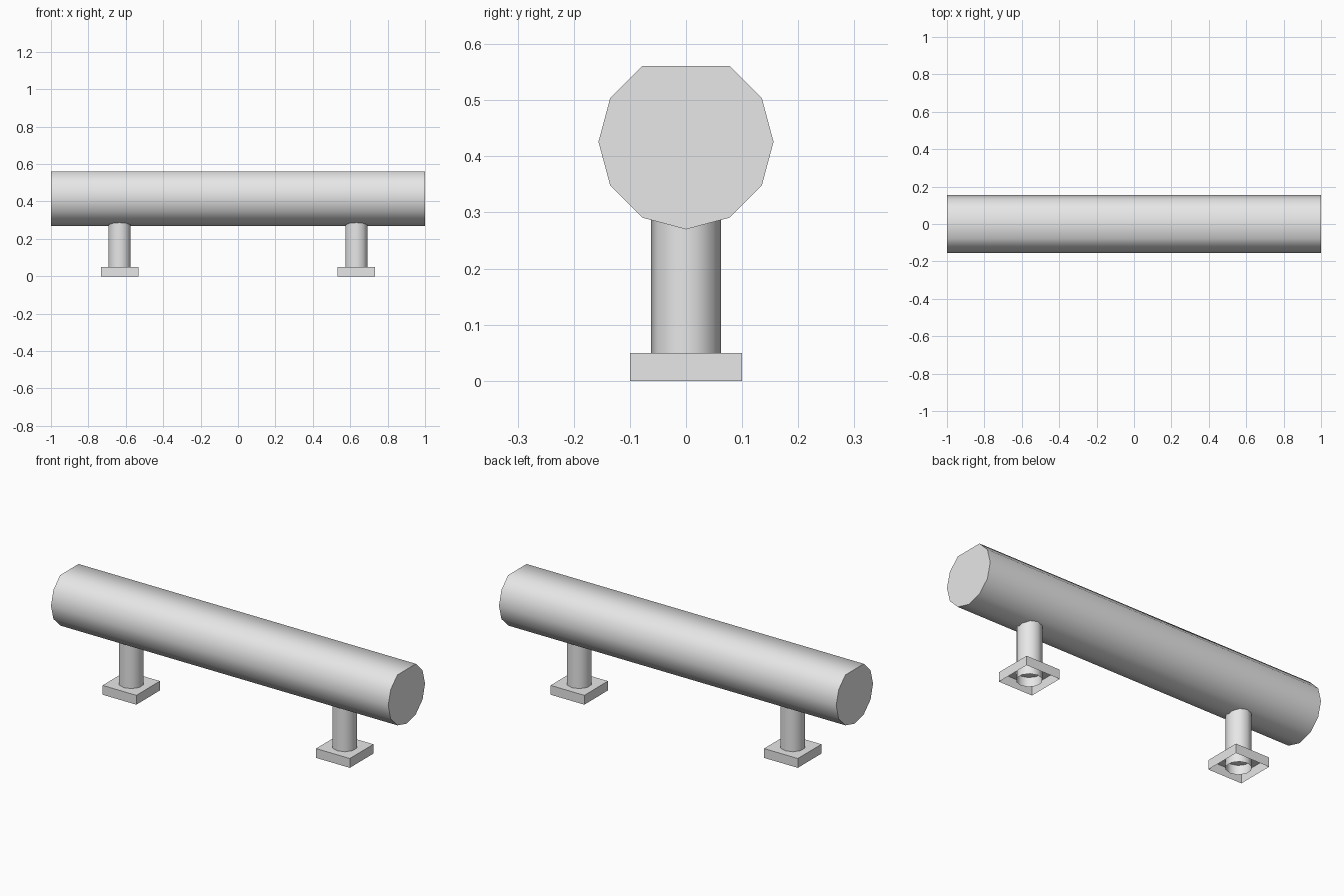
import bpy
import bmesh
from math import cos, sin, pi, radians

cube = bpy.data.objects.get("Cube")
if cube:
    bpy.data.objects.remove(cube, do_unlink=True)

# Single grey material
grey = bpy.data.materials.new("light_grey")
grey.use_nodes = True
colour = (0.8, 0.8, 0.8, 1)
grey.diffuse_color = colour
grey.node_tree.nodes["Principled BSDF"].inputs["Base Color"].default_value = colour


def finish(bm, name, smooth):
    bmesh.ops.recalc_face_normals(bm, faces=bm.faces)
    mesh = bpy.data.meshes.new(name)
    bm.to_mesh(mesh)
    bm.free()
    mesh.materials.append(grey)
    obj = bpy.data.objects.new(name, mesh)
    bpy.context.collection.objects.link(obj)
    if smooth:
        bpy.ops.object.select_all(action='DESELECT')
        obj.select_set(True)
        bpy.context.view_layer.objects.active = obj
        bpy.ops.object.shade_smooth_by_angle(angle=radians(50))
    return obj


def loft(bm, start, end, caps):
    """Join two matching rings with side faces, optionally capping each."""
    rings = [[bm.verts.new(p) for p in ring] for ring in (start, end)]
    n = len(start)
    for i in range(n):
        j = (i + 1) % n
        bm.faces.new((rings[0][i], rings[0][j], rings[1][j], rings[1][i]))
    for ring, cap in zip(rings, caps):
        if cap:
            bm.faces.new(ring)


# Long bar: twelve-sided section with the top corner cut flat
BAR_Z, BAR_R = 0.426, 0.156
section = [(BAR_R * sin(k * pi / 6), BAR_Z + BAR_R * cos(k * pi / 6))
           for k in range(1, 12)]
bm = bmesh.new()
loft(bm, [(-1, y, z) for y, z in section], [(1, y, z) for y, z in section],
     (True, True))
finish(bm, "bar", True)

for side, sx in (("left", 1), ("right", -1)):
    x = sx * 0.633

    # Hollow ten-sided post running from the floor into the bar
    ring = [(x + 0.062 * sin(k * pi / 5), 0.062 * cos(k * pi / 5))
            for k in range(10)]
    bm = bmesh.new()
    loft(bm, [(*p, 0) for p in ring], [(*p, 0.33) for p in ring],
         (False, False))
    finish(bm, side + "_post", True)

    # Square foot, open underneath
    square = [(x - 0.1, -0.1), (x + 0.1, -0.1), (x + 0.1, 0.1), (x - 0.1, 0.1)]
    bm = bmesh.new()
    loft(bm, [(*p, 0) for p in square], [(*p, 0.05) for p in square],
         (False, True))
    finish(bm, side + "_foot", False)
